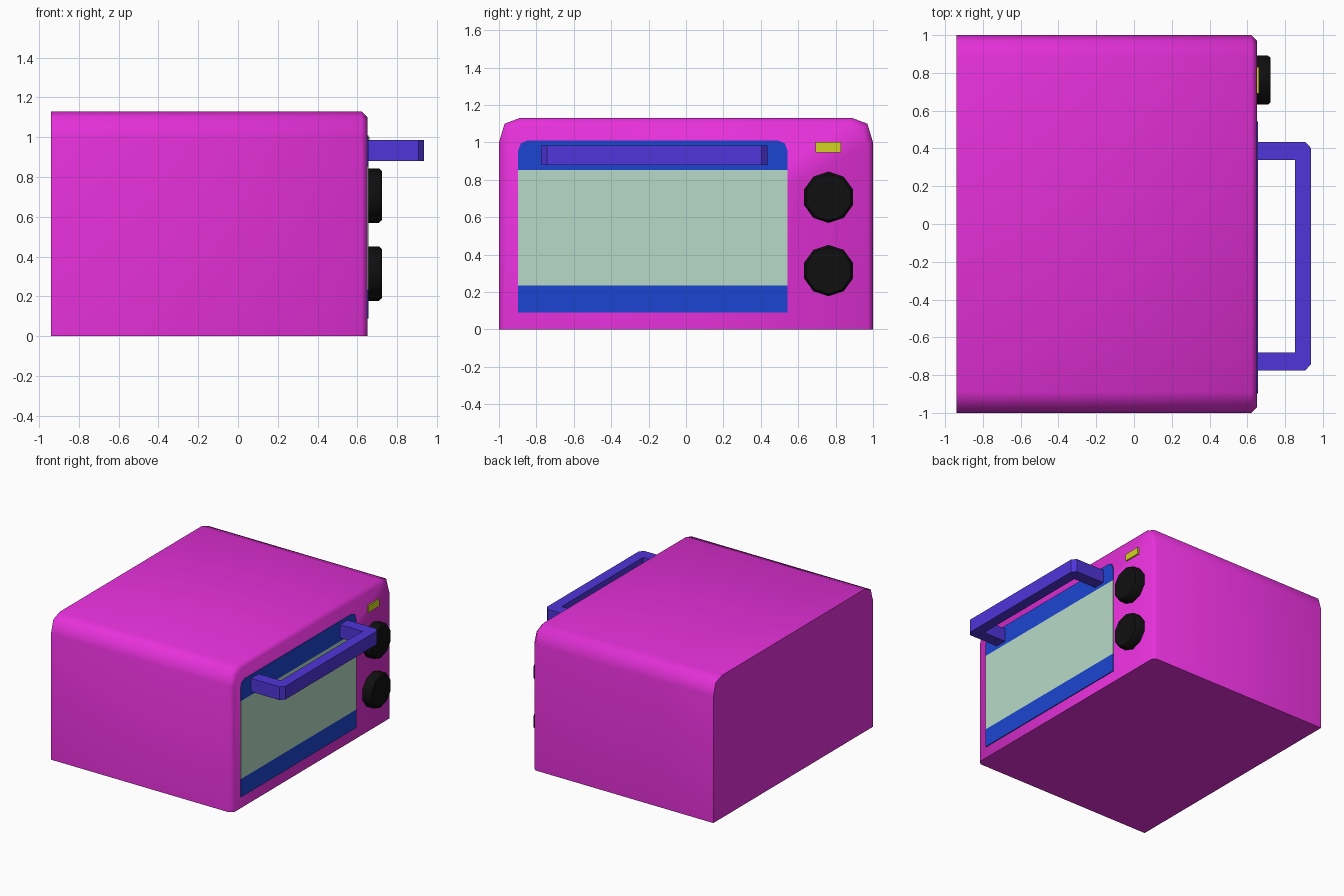
import bpy, math

if "Cube" in bpy.data.objects:
    bpy.data.objects.remove(bpy.data.objects["Cube"])


def material(name, rgb):
    m = bpy.data.materials.new(name)
    m.diffuse_color = (*rgb, 1)
    m.use_nodes = True
    m.node_tree.nodes["Principled BSDF"].inputs["Base Color"].default_value = m.diffuse_color
    return m


MAGENTA = material("magenta", (0.79, 0.03, 0.70))
BLUE = material("blue", (0.012, 0.06, 0.64))
VIOLET = material("violet", (0.08, 0.035, 0.70))
GLASS = material("pale_green", (0.47, 0.70, 0.58))
BLACK = material("black", (0.005, 0.005, 0.005))
YELLOW = material("yellow", (0.65, 0.65, 0.015))


def loft(name, rings, mat, smooth=None):
    """Skin a list of equal-length point rings and cap both ends."""
    n = len(rings[0])
    verts = [p for r in rings for p in r]
    faces = [tuple(reversed(range(n))), tuple(range(len(verts) - n, len(verts)))]
    for k in range(len(rings) - 1):
        for i in range(n):
            j = (i + 1) % n
            faces.append((k * n + i, k * n + j, k * n + n + j, k * n + n + i))
    me = bpy.data.meshes.new(name)
    me.from_pydata(verts, [], faces)
    me.materials.append(mat)
    ob = bpy.data.objects.new(name, me)
    bpy.context.collection.objects.link(ob)
    if smooth:
        bpy.ops.object.select_all(action='DESELECT')
        ob.select_set(True)
        bpy.context.view_layer.objects.active = ob
        bpy.ops.object.shade_smooth_by_angle(angle=math.radians(smooth))
    return ob


def yz_prism(name, profile, x0, x1, mat):
    return loft(name, [[(x, y, z) for y, z in profile] for x in (x0, x1)], mat)


def rect(y0, y1, z0, z1):
    return [(y0, z0), (y1, z0), (y1, z1), (y0, z1)]


# Body: rounded top corners, front rim chamfered on the sides and top
def body_ring(x, d):
    w, h = 1 - d, 1.13 - d
    half = [(w, 0), (w, 1.0 - d / 2), (w - 0.03, h - 0.03), (w - 0.11 + d / 2, h)]
    return [(x, y, z) for y, z in half + [(-y, z) for y, z in reversed(half)]]


loft("oven_body", [body_ring(-0.94, 0), body_ring(0.62, 0), body_ring(0.65, 0.028)],
     MAGENTA, 60)

# Door: lower rail, window, upper rail with clipped top corners
Y0, Y1, X0, X1 = -0.898, 0.543, 0.64, 0.657
yz_prism("door_lower_rail", rect(Y0, Y1, 0.09, 0.235), X0, X1, BLUE)
yz_prism("door_window", rect(Y0, Y1, 0.235, 0.853), X0, X1, GLASS)
yz_prism("door_upper_rail",
         [(Y0, 0.853), (Y1, 0.853), (Y1, 0.955), (Y1 - 0.015, 0.995), (Y1 - 0.05, 1.01),
          (Y0 + 0.05, 1.01), (Y0 + 0.015, 0.995), (Y0, 0.955)], X0, X1, BLUE)

# Handle: U-shaped bar with clipped outer corners
outline = [(0.65, -0.775), (0.907, -0.775), (0.936, -0.743), (0.936, 0.403),
           (0.907, 0.435), (0.65, 0.435), (0.65, 0.34), (0.852, 0.34),
           (0.852, -0.68), (0.65, -0.68)]
loft("door_handle", [[(x, y, z) for x, y in outline] for z in (0.88, 0.985)], VIOLET)

# Knobs: ten-sided with a small front chamfer
for label, zc in (("upper", 0.707), ("lower", 0.315)):
    rings = [[(x, 0.762 + r * math.cos(math.radians(18 + 36 * i)),
               zc + r * math.sin(math.radians(18 + 36 * i))) for i in range(10)]
             for x, r in ((0.64, 0.137), (0.708, 0.137), (0.723, 0.124))]
    loft(label + "_knob", rings, BLACK, 40)

# Indicator light
yz_prism("indicator_light", rect(0.692, 0.83, 0.947, 1.002), 0.64, 0.661, YELLOW)
